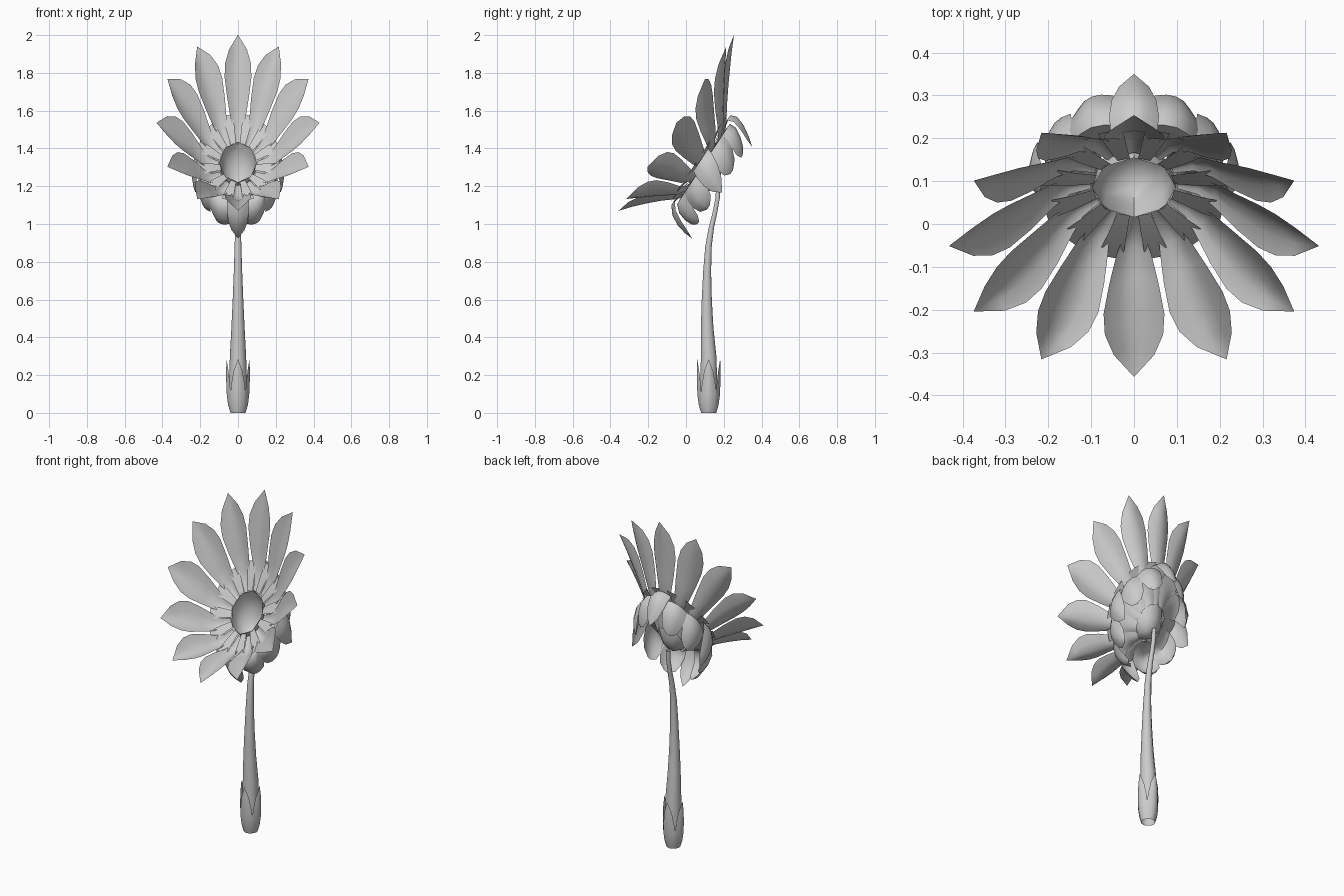
import bpy, bmesh
from math import sin, cos, pi, radians
from mathutils import Matrix, Vector

cube = bpy.data.objects.get("Cube")
if cube:
    bpy.data.objects.remove(cube, do_unlink=True)

grey = bpy.data.materials.new("pale grey")
grey.use_nodes = True
COLOUR = (0.6, 0.6, 0.6, 1)
grey.diffuse_color = COLOUR
grey.node_tree.nodes["Principled BSDF"].inputs["Base Color"].default_value = COLOUR

# The flower head faces forward and up, stretched along z
HEAD = (Matrix.Diagonal((1, 1, 1.526, 1)) @ Matrix.Translation((0, 0.085, 0.87))
        @ Matrix.Rotation(radians(45), 4, 'X'))
BASE = Matrix.Translation((0, 0.12, 0))


def finish(name, bm, matrix):
    bmesh.ops.remove_doubles(bm, verts=bm.verts, dist=1e-4)
    bm.transform(matrix)
    mesh = bpy.data.meshes.new(name)
    bm.to_mesh(mesh)
    bm.free()
    mesh.materials.append(grey)
    mesh.shade_smooth()
    mesh.set_sharp_from_angle(angle=radians(50))
    obj = bpy.data.objects.new(name, mesh)
    bpy.context.collection.objects.link(obj)
    return obj


def skin(bm, rows, closed=False):
    """Join equal rows of points with quads."""
    grid = [[bm.verts.new(p) for p in row] for row in rows]
    count = len(grid[0])
    for low, high in zip(grid, grid[1:]):
        for i in range(count if closed else count - 1):
            j = (i + 1) % count
            bm.faces.new((low[i], low[j], high[j], high[i]))


def blade_ring(name, profile, angles, cup=0, inward=0, matrix=HEAD):
    """Ring of blades; the profile holds (radius, height, half width)."""
    widest = max(w for r, h, w in profile)
    bm = bmesh.new()
    for angle in angles:
        turn = Matrix.Rotation(radians(angle), 3, 'Z')
        rows = []
        for r, h, w in profile:
            rows.append([turn @ Vector((t * w, r - inward * t * t * w / widest,
                                        h + cup * t * t * w / widest))
                         for t in (-1, -0.5, 0, 0.5, 1)])
        skin(bm, rows)
    return finish(name, bm, matrix)


def tube(name, path, sides, matrix):
    """Round tube; the path holds (y, z, radius)."""
    bm = bmesh.new()
    skin(bm, [[(r * cos(2 * pi * i / sides), y + r * sin(2 * pi * i / sides), z)
               for i in range(sides)] for y, z, r in path], closed=True)
    return finish(name, bm, matrix)


QUARTERS = range(0, 360, 90)

# Flower head
blade_ring("large_petals", [(0.1, -0.015, 0.012), (0.15, -0.01, 0.022),
                            (0.19, 0.008, 0.04), (0.24, 0.052, 0.058),
                            (0.29, 0.092, 0.071), (0.33, 0.122, 0.068),
                            (0.375, 0.155, 0.047), (0.432, 0.193, 0)],
           range(0, 360, 30), cup=0.035)
blade_ring("inner_petals", [(0.094, -0.002, 0.015), (0.15, 0.012, 0.022),
                            (0.215, 0.022, 0.03)], range(15, 360, 30))
blade_ring("pointed_sepals", [(0.084, -0.07, 0.018), (0.13, -0.03, 0.034),
                              (0.18, 0, 0.047), (0.22, 0.01, 0.055),
                              (0.242, -0.02, 0.058), (0.246, -0.065, 0.052),
                              (0.238, -0.11, 0.035), (0.225, -0.15, 0)],
           QUARTERS, inward=0.025)
blade_ring("rounded_sepals", [(0.084, -0.075, 0.02), (0.13, -0.035, 0.042),
                              (0.18, -0.008, 0.058), (0.213, -0.01, 0.067),
                              (0.228, -0.04, 0.068), (0.224, -0.08, 0.06),
                              (0.21, -0.115, 0.045), (0.19, -0.135, 0.012)],
           [a + side for a in QUARTERS for side in (-28, 28)], inward=0.03)
tube("centre_cup", [(0, 0, 0.098), (0, -0.04, 0.094), (0, -0.075, 0.075),
                    (0, -0.1, 0.042), (0, -0.112, 0)], 8, HEAD)

# Stem and the leaves wrapped around its foot
tube("stem", [(0, 0, 0.038), (0, 0.03, 0.045), (0, 0.15, 0.048), (0, 0.3, 0.043),
              (-0.008, 0.45, 0.035), (-0.01, 0.6, 0.028), (-0.008, 0.75, 0.022),
              (-0.001, 0.88, 0.018), (0.014, 0.98, 0.015), (0.033, 1.06, 0.013),
              (0.048, 1.14, 0.012), (0.05, 1.195, 0.012)], 10, BASE)
blade_ring("foot_leaves", [(0.04, 0, 0.03), (0.052, 0.04, 0.038), (0.059, 0.09, 0.041),
                           (0.062, 0.15, 0.036), (0.063, 0.22, 0.024),
                           (0.061, 0.285, 0)], QUARTERS, inward=0.022, matrix=BASE)
